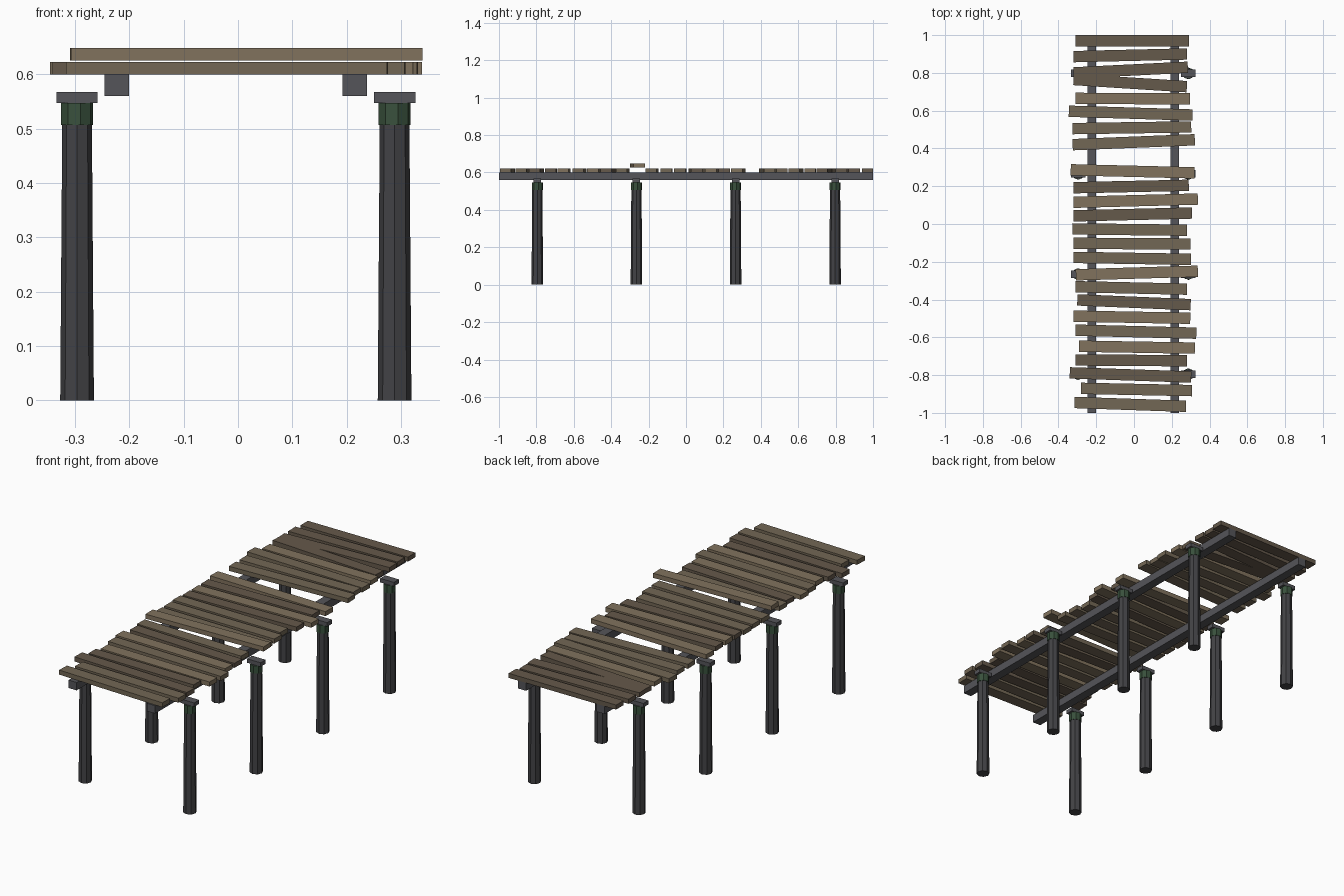
import bpy, bmesh, math
from mathutils import Matrix

if "Cube" in bpy.data.objects:
    bpy.data.objects.remove(bpy.data.objects["Cube"])


def material(name, rgb):
    m = bpy.data.materials.new(name)
    m.diffuse_color = (*rgb, 1)
    m.use_nodes = True
    m.node_tree.nodes["Principled BSDF"].inputs["Base Color"].default_value = m.diffuse_color
    return m


woods = [material("wood_dark", (0.13, 0.10, 0.07)),
         material("wood_mid", (0.17, 0.135, 0.09)),
         material("wood_light", (0.22, 0.17, 0.11))]
post_mat = material("wet_post", (0.055, 0.055, 0.06))
beam_mat = material("beam_grey", (0.09, 0.09, 0.10))
moss_mat = material("moss", (0.04, 0.08, 0.045))


def finish(name, bm, mat):
    me = bpy.data.meshes.new(name)
    bm.to_mesh(me)
    bm.free()
    me.materials.append(mat)
    ob = bpy.data.objects.new(name, me)
    bpy.context.collection.objects.link(ob)
    return ob


def box(name, center, size, mat, turn=0):
    bm = bmesh.new()
    bmesh.ops.create_cube(bm, size=1, matrix=Matrix.Diagonal((*size, 1)))
    ob = finish(name, bm, mat)
    ob.location = center
    ob.rotation_euler.z = turn
    return ob


def prism(name, x, y, z0, z1, r0, r1, mat, sides=6, turn=0):
    bm = bmesh.new()
    bmesh.ops.create_cone(bm, cap_ends=True, segments=sides, radius1=r0, radius2=r1, depth=z1 - z0)
    ob = finish(name, bm, mat)
    ob.location = (x, y, (z0 + z1) / 2)
    ob.rotation_euler.z = turn
    return ob


# deck planks: left x, right x, y at left end, y at right end, shade
planks = [
    (-.31, .29, .97, .97, 0), (-.32, .28, .886, .90, 0), (-.32, .285, .80, .83, 0),
    (-.32, .28, .765, .727, 0), (-.31, .297, .665, .663, 2), (-.345, .31, .597, .577, 1),
    (-.325, .303, .505, .514, 1), (-.325, .322, .42, .446, 1), (-.335, .32, .287, .271, 2),
    (-.32, .29, .192, .205, 0), (-.32, .338, .115, .132, 2), (-.32, .307, .043, .058, 0),
    (-.325, .28, -.026, -.033, 1), (-.32, .298, -.102, -.106, 1), (-.32, .302, -.177, -.187, 1),
    (-.308, .338, -.269, -.25, 2), (-.31, .28, -.332, -.345, 1), (-.30, .30, -.402, -.427, 0),
    (-.32, .298, -.488, -.499, 2), (-.31, .33, -.562, -.578, 1), (-.292, .322, -.647, -.657, 2),
    (-.31, .28, -.72, -.724, 0), (-.34, .303, -.788, -.81, 0), (-.28, .307, -.87, -.882, 1),
    (-.315, .275, -.945, -.965, 1)]
for i, (xl, xr, yl, yr, shade) in enumerate(planks):
    z = .637 if i == 15 else .611      # one loose plank sits higher
    box(f"plank_{i + 1}", ((xl + xr) / 2, (yl + yr) / 2, z),
        (math.hypot(xr - xl, yr - yl), .06, .023), woods[shade],
        math.atan2(yr - yl, xr - xl))

# long beams, posts, moss collars and caps on both sides
for side, s in (("left", -1), ("right", 1)):
    box(f"beam_{side}", (-.004 + s * .219, 0, .58), (.045, 2, .04), beam_mat)
    for k, y in enumerate((-.795, -.265, .265, .797)):
        x = -.004 + s * .292
        prism(f"post_{side}_{k + 1}", x, y, 0, .547, .031, .027, post_mat, 8)
        prism(f"moss_collar_{side}_{k + 1}", x, y, .507, .547, .030, .030, moss_mat, 8, .2)
        box(f"cap_{side}_{k + 1}", (x, y, .557), (.076, .04, .02), beam_mat)
